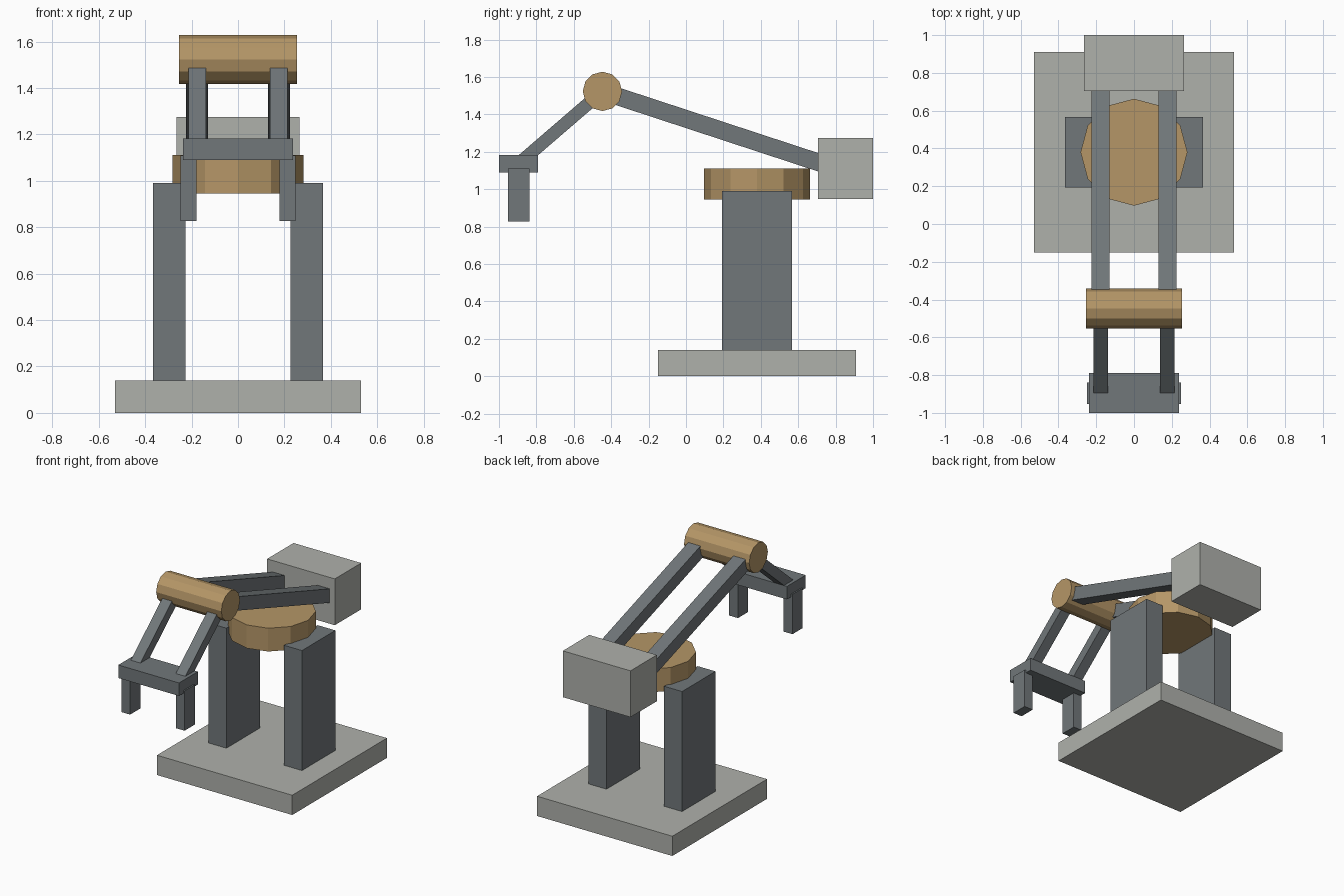
import bpy, bmesh
from math import radians, atan2
from mathutils import Matrix, Vector

if "Cube" in bpy.data.objects:
    bpy.data.objects.remove(bpy.data.objects["Cube"])


def material(name, rgb):
    m = bpy.data.materials.new(name)
    m.diffuse_color = (*rgb, 1)
    m.use_nodes = True
    m.node_tree.nodes["Principled BSDF"].inputs["Base Color"].default_value = m.diffuse_color
    return m


STONE = material("light_grey", (0.43, 0.44, 0.41))
STEEL = material("slate_grey", (0.165, 0.185, 0.195))
BRASS = material("tan", (0.46, 0.305, 0.135))


def finish(name, bm, mat):
    mesh = bpy.data.meshes.new(name)
    bm.to_mesh(mesh)
    bm.free()
    mesh.materials.append(mat)
    obj = bpy.data.objects.new(name, mesh)
    bpy.context.collection.objects.link(obj)
    return obj


def block(name, size, matrix, mat):
    bm = bmesh.new()
    bmesh.ops.create_cube(bm, size=1, matrix=matrix @ Matrix.Diagonal((*size, 1)))
    return finish(name, bm, mat)


def box(name, x, y, z, mat):
    """Axis-aligned box from (min, max) ranges."""
    lo, hi = Vector((x[0], y[0], z[0])), Vector((x[1], y[1], z[1]))
    return block(name, hi - lo, Matrix.Translation((lo + hi) / 2), mat)


def bar(name, x, width, depth, start, end, mat):
    """Tilted bar between two (y, z) points."""
    a, b = Vector((x, *start)), Vector((x, *end))
    d = b - a
    m = Matrix.Translation((a + b) / 2) @ Matrix.Rotation(atan2(d.z, d.y), 4, 'X')
    return block(name, (width, d.length, depth), m, mat)


def drum(name, radius, length, matrix, mat):
    bm = bmesh.new()
    bmesh.ops.create_cone(bm, cap_ends=True, segments=12, radius1=radius,
                          radius2=radius, depth=length, matrix=matrix)
    return finish(name, bm, mat)


# Base and turntable
box("base_plate", (-0.53, 0.53), (-0.15, 0.91), (0, 0.14), STONE)
drum("turntable", 0.283, 0.165, Matrix.Translation((0, 0.38, 1.028)), BRASS)

# Counterweight and elbow
ELBOW, WEIGHT, WRIST = (-0.447, 1.523), (0.853, 1.096), (-0.896, 1.136)
box("counterweight", (-0.265, 0.265), (0.705, 1.0), (0.947, 1.275), STONE)
drum("elbow_joint", 0.105, 0.51,
     Matrix.Translation((0, *ELBOW)) @ Matrix.Rotation(radians(90), 4, 'Y'), BRASS)

# Wrist plate
box("wrist_plate", (-0.238, 0.238), (-1.0, -0.79), (1.09, 1.182), STEEL)

# Paired parts on the left and right
for side, s in (("left", -1), ("right", 1)):
    box(f"{side}_post", sorted((s * 0.226, s * 0.366)), (0.193, 0.567), (0.14, 0.99), STEEL)
    bar(f"{side}_upper_arm", s * 0.177, 0.096, 0.094, ELBOW, WEIGHT, STEEL)
    bar(f"{side}_forearm", s * 0.176, 0.076, 0.068, ELBOW, WRIST, STEEL)
    box(f"{side}_finger", sorted((s * 0.179, s * 0.248)), (-0.952, -0.838), (0.828, 1.11), STEEL)
